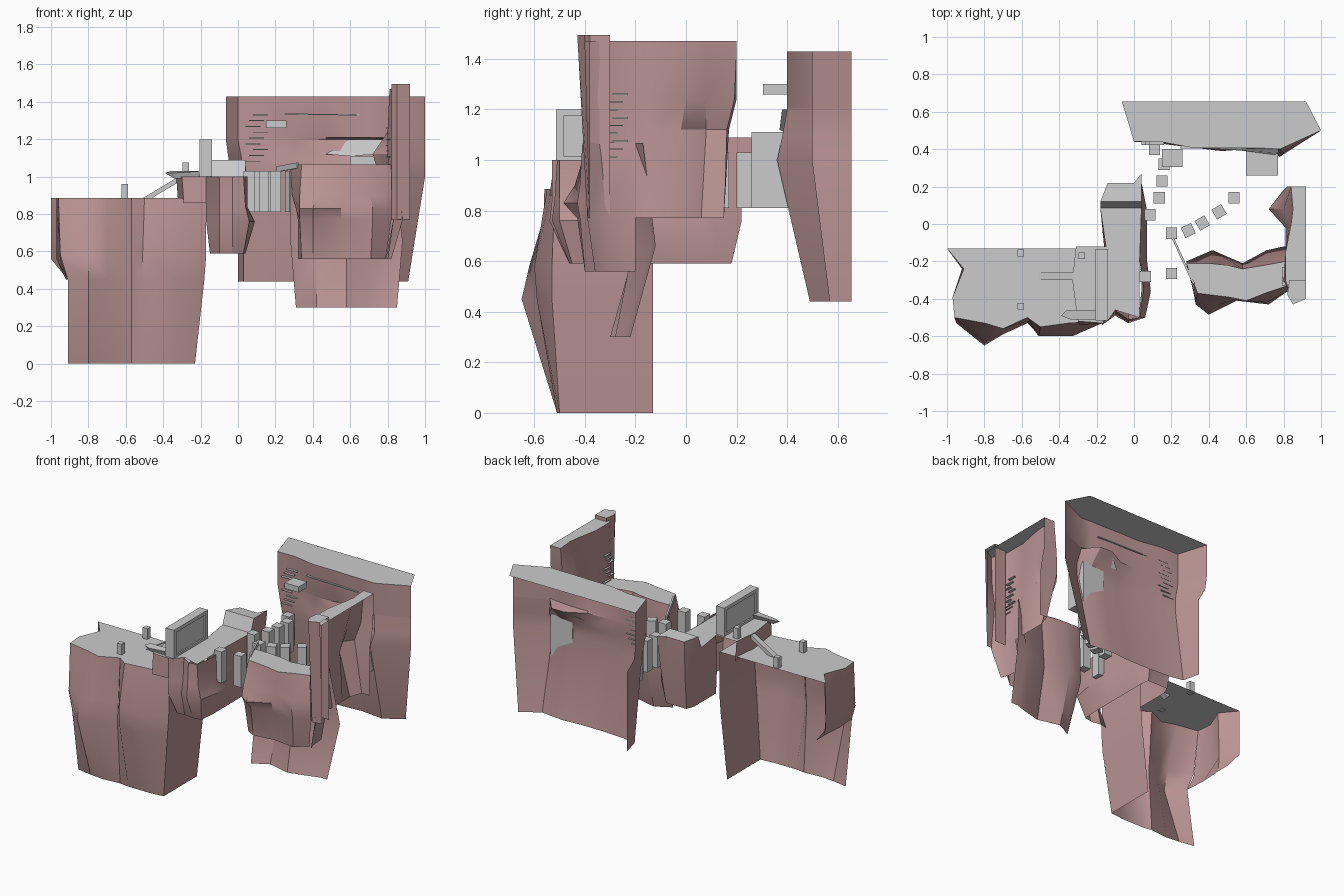
import bpy, math
from mathutils import Vector

rock = bpy.data.materials.new("rock")
rock.diffuse_color = (0.5, 0.3, 0.3, 1)


def mesh(name, verts, faces, mat=None, smooth=False):
    me = bpy.data.meshes.new(name)
    me.from_pydata(verts, [], faces)
    me.update()
    ob = bpy.data.objects.new(name, me)
    bpy.context.collection.objects.link(ob)
    if mat:
        me.materials.append(mat)
    if smooth:
        bpy.ops.object.select_all(action='DESELECT')
        ob.select_set(True)
        bpy.context.view_layer.objects.active = ob
        bpy.ops.object.shade_smooth_by_angle(angle=math.radians(30))
    return ob


def sheet(name, rows, mat=None):
    # open surface through rows of 3D points
    n = len(rows[0])
    faces = [(r * n + i, (r + 1) * n + i, (r + 1) * n + i + 1, r * n + i + 1)
             for r in range(len(rows) - 1) for i in range(n - 1)]
    return mesh(name, [p for r in rows for p in r], faces, mat, mat is not None)


def cliff(name, levels, back=()):
    # rock wall from (z, outline) levels, plus a flat grey top
    rows = [[(p[0], p[1], p[2] if len(p) > 2 else z) for p in pts] for z, pts in levels]
    sheet(name + "_wall", rows, rock)
    if back is not None:
        top = rows[0] + [(x, y, levels[0][0]) for x, y in back]
        mesh(name + "_top", top, [tuple(range(len(top)))])


def box(name, x0, x1, y0, y1, z0, z1, rot=0):
    c = Vector(((x0 + x1) / 2, (y0 + y1) / 2, (z0 + z1) / 2))
    v = [(sx * (x1 - x0) / 2, sy * (y1 - y0) / 2, sz * (z1 - z0) / 2)
         for sz in (-1, 1) for sx, sy in ((-1, -1), (1, -1), (1, 1), (-1, 1))]
    f = [(3, 2, 1, 0), (4, 5, 6, 7)] + [(i, (i + 1) % 4, (i + 1) % 4 + 4, i + 4) for i in range(4)]
    ob = mesh(name, v, f)
    ob.location = c
    ob.rotation_euler.z = rot
    return ob


def beam(name, a, b, width, height):
    # plank between two points
    a, b = Vector(a), Vector(b)
    d = b - a
    ob = box(name, -d.length / 2, d.length / 2, -width / 2, width / 2, -height / 2, height / 2)
    ob.location = (a + b) / 2
    ob.rotation_euler = (0, -math.atan2(d.z, math.hypot(d.x, d.y)), math.atan2(d.y, d.x))


# left cliff: front and right faces, then the short left flank
cliff("left_cliff", [
    (.885, [(-.96, -.5), (-.8, -.53), (-.7, -.56),
            (-.57, -.5), (-.5, -.55), (-.35, -.53), (-.17, -.52), (-.17, -.13)]),
    (.58, [(-.95, -.53), (-.8, -.62), (-.7, -.57),
           (-.57, -.52), (-.51, -.6), (-.33, -.6), (-.17, -.53), (-.17, -.13)]),
    (.45, [(-.91, -.55), (-.8, -.65), (-.7, -.59),
           (-.57, -.53), (-.51, -.59), (-.33, -.59), (-.18, -.53), (-.18, -.13)]),
    (0, [(-.91, -.48), (-.8, -.5), (-.7, -.51),
         (-.57, -.5), (-.5, -.51), (-.33, -.51), (-.23, -.5), (-.23, -.13)])],
    [(-1, -.13), (-.91, -.24), (-.97, -.39)])
cliff("left_flank", [
    (.885, [(-1, -.13), (-.91, -.24), (-.97, -.39), (-.96, -.5)]),
    (.56, [(-1, -.13), (-.92, -.24), (-.97, -.39), (-.95, -.53)]),
    (.45, [(-.91, -.15), (-.91, -.24), (-.92, -.4), (-.91, -.55)])], None)

# raised landing on the left cliff
cliff("landing", [
    (1.0, [(-.31, -.12), (-.33, -.3), (-.3, -.52), (-.17, -.53)]),
    (.86, [(-.3, -.12), (-.32, -.3), (-.29, -.54), (-.17, -.53)])], [(-.14, -.12)])

# middle cliff with stepped top
sheet("middle_cliff_top", [
    [(-.14, .22, 1.08), (0, .22, 1.08), (.04, .27, 1.09)],
    [(-.18, .12, 1.09), (-.05, .12, 1.09), (.04, .12, 1.09)],
    [(-.18, .085, 1.0), (-.05, .085, 1.0), (.04, .085, 1.0)],
    [(-.15, -.12, 1.0), (-.05, -.12, 1.0), (.03, -.2, 1.0)],
    [(-.15, -.53, 1.0), (-.1, -.46, 1.0), (.03, -.5, 1.0)]])
cliff("middle_cliff", [
    (1.0, [(-.17, -.53), (-.1, -.46), (-.03, -.51), (.03, -.5), (.05, -.35), (.03, -.2), (.04, .085),
           (.04, .12, 1.09), (.04, .27, 1.09)]),
    (.84, [(-.17, -.53), (-.1, -.47), (-.03, -.52), (.04, -.5), (.05, -.35), (.04, -.2), (.05, .07),
           (.05, .12), (.04, .22)]),
    (.76, [(-.17, -.54), (-.1, -.49), (-.03, -.53), (.06, -.5), (.09, -.36), (.07, -.2), (.07, .07),
           (.06, .12), (.04, .22)]),
    (.59, [(-.15, -.46), (-.1, -.45), (-.03, -.46), (.03, -.45), (.04, -.35), (.04, -.2), (.04, .07),
           (.04, .12), (.03, .18)])], None)
cliff("middle_cliff_rear", [
    (1.08, [(.04, .27, 1.09), (0, .22), (-.14, .22), (-.18, .12, 1.09), (-.18, .085, 1.0), (-.15, -.12, 1.0)]),
    (.82, [(.04, .22), (0, .21), (-.14, .21), (-.17, .12), (-.17, .07), (-.16, -.12)]),
    (.59, [(.03, .18), (0, .18), (-.13, .18), (-.15, .12), (-.15, .07), (-.15, -.12)])], None)

# back cliff with alcove
cliff("back_cliff", [
    (1.43, [(-.065, .655), (0, .44), (.14, .44), (.3, .41), (.47, .41), (.6, .405), (.7, .405), (.78, .4), (1, .5)]),
    (1.21, [(-.065, .655), (0, .44), (.14, .44), (.3, .42), (.47, .42), (.6, .42), (.7, .41), (.78, .4), (1, .5)]),
    (1.2, [(-.065, .655), (0, .44), (.14, .44), (.3, .42), (.47, .43), (.6, .5), (.7, .5), (.78, .4), (1, .5)]),
    (1.09, [(-.05, .655), (.02, .44), (.14, .43), (.3, .41), (.47, .41), (.6, .41), (.7, .4), (.8, .38), (1, .5)]),
    (1.0, [(0, .655), (.03, .45), (.14, .43), (.3, .41), (.47, .39), (.6, .4), (.7, .39), (.78, .36), (1, .5)]),
    (.44, [(0, .655), (.03, .53), (.14, .51), (.3, .5), (.47, .5), (.6, .51), (.7, .5), (.78, .49), (.91, .57)])],
    [(.92, .655)])
mesh("alcove_floor", [(.47, .4, 1.12), (.6, .39, 1.11), (.75, .37, 1.12), (.78, .38, 1.2), (.7, .49, 1.2), (.6, .49, 1.2)],
     [(0, 1, 2, 3, 4, 5)])
box("alcove_block", .6, .77, .26, .41, .81, 1.11)

# right cliff
cliff("right_cliff", [
    (1.47, [(.92, .2), (.84, .2), (.85, .08), (.84, 0), (.81, -.15), (.81, -.3), (.85, -.42), (.92, -.38)]),
    (1.24, [(.92, .19), (.82, .2), (.8, .08), (.83, 0), (.81, -.15), (.8, -.3), (.85, -.41), (.92, -.38)]),
    (1.12, [(.92, .16), (.79, .17), (.72, .08), (.81, -.02), (.81, -.15), (.8, -.3), (.85, -.39), (.92, -.38)]),
    (.77, [(.92, .15), (.86, .15), (.83, .06), (.83, -.02), (.83, -.15), (.82, -.3), (.85, -.39), (.92, -.38)])],
    [(.92, .2)])
cliff("right_cliff_step", [
    (1.495, [(.92, -.3), (.83, -.3), (.82, -.38), (.85, -.43), (.92, -.4)]),
    (.77, [(.92, -.3), (.83, -.3), (.82, -.36), (.85, -.39), (.92, -.38)])])

# near ledge, front face
cliff("ledge_front", [
    (1.065, [(.28, -.21), (.34, -.37), (.5, -.39), (.6, -.41), (.7, -.37), (.82, -.33)]),
    (.9, [(.29, -.22), (.33, -.41), (.42, -.44), (.57, -.4), (.71, -.42), (.82, -.36)]),
    (.83, [(.31, -.23), (.33, -.43), (.4, -.485), (.55, -.41), (.72, -.43), (.82, -.36)]),
    (.77, [(.32, -.25), (.33, -.4), (.4, -.43), (.55, -.4), (.72, -.42), (.82, -.36)]),
    (.56, [(.32, -.3), (.34, -.37), (.4, -.4), (.55, -.38), (.71, -.4), (.79, -.33)])],
    [(.81, -.2), (.7, -.22), (.58, -.24), (.5, -.22), (.4, -.21)])
# near ledge, rear face
cliff("ledge_rear", [
    (1.065, [(.83, -.17), (.81, -.2), (.7, -.22), (.58, -.24), (.4, -.21), (.28, -.21)]),
    (.66, [(.88, -.12), (.8, -.12), (.71, -.14), (.58, -.21), (.42, -.14), (.28, -.2)]),
    (.3, [(.85, -.22), (.8, -.22), (.7, -.25), (.58, -.28), (.42, -.24), (.31, -.3)])], None)
# rock seam between ledge and right cliff
cliff("cliff_seam", [
    (1.07, [(.81, -.2), (.81, -.32), (.85, -.39)]),
    (.77, [(.83, -.2), (.83, -.32), (.88, -.39)]),
    (.56, [(.79, -.2), (.8, -.31), (.82, -.36)])], None)

# stepping pillars
for i, (x, y, deg) in enumerate([
        (.11, .4, 0), (.16, .32, 0), (.15, .23, 0), (.135, .14, 0), (.085, .05, 0), (.2, -.05, 0),
        (.06, -.28, 0), (.2, -.265, 0), (.29, -.035, 25), (.365, .005, 30), (.455, .065, 30), (.535, .14, 0)]):
    box(f"pillar_{i}", x - .03, x + .03, y - .03, y + .03, .81, 1.03, math.radians(deg))

# gate: posts, lintel, sill and panel
for y in (-.5, -.15):
    box("gate_post", -.205, -.14, y - .015, y + .015, 1.0, 1.2)
box("gate_lintel", -.205, -.14, -.485, -.165, 1.175, 1.2)
box("gate_sill", -.205, -.14, -.485, -.165, .99, 1.015)
box("gate_panel", -.195, -.15, -.485, -.165, 1.015, 1.175)

# ramp, lookout plank, marker posts, leaning bridge
beam("ramp", (-.51, -.28, .87), (-.31, -.28, .99), .04, .025)
mesh("lookout_plank",
     [(-.39, -.49, 1.02), (-.34, -.51, 1.02), (-.2, -.51, 1.03), (-.2, -.46, 1.03), (-.36, -.46, 1.03),
      (-.34, -.49, .99), (-.2, -.5, .99), (-.2, -.47, .99)],
     [(0, 1, 2, 3, 4), (0, 5, 1), (1, 5, 6, 2), (2, 6, 7, 3), (3, 7, 5, 4), (4, 5, 0)])
for x, y, z0, z1 in [(-.605, -.155, .88, .96), (-.605, -.44, .88, .96), (-.28, -.17, 1.0, 1.075)]:
    box("marker_post", x - .018, x + .018, y - .018, y + .018, z0, z1)
beam("bridge", (.21, -.08, 1.04), (.32, -.32, 1.06), .012, .03)

# floating platform and wall handholds
box("floating_platform", .15, .26, .305, .4, 1.26, 1.3)
beam("handhold_rail", (.25, .415, 1.335), (.65, .41, 1.33), .02, .006)
for i in range(9):
    z = 1.08 + i * .031
    x = .04 + .02 * (i % 3)
    box("back_rung", x, x + .08, .422, .442, z, z + .005)
    box("side_rung", .79, .82, -.33 + .02 * (i % 3), -.27 + .02 * (i % 3), z - .07, z - .065)
